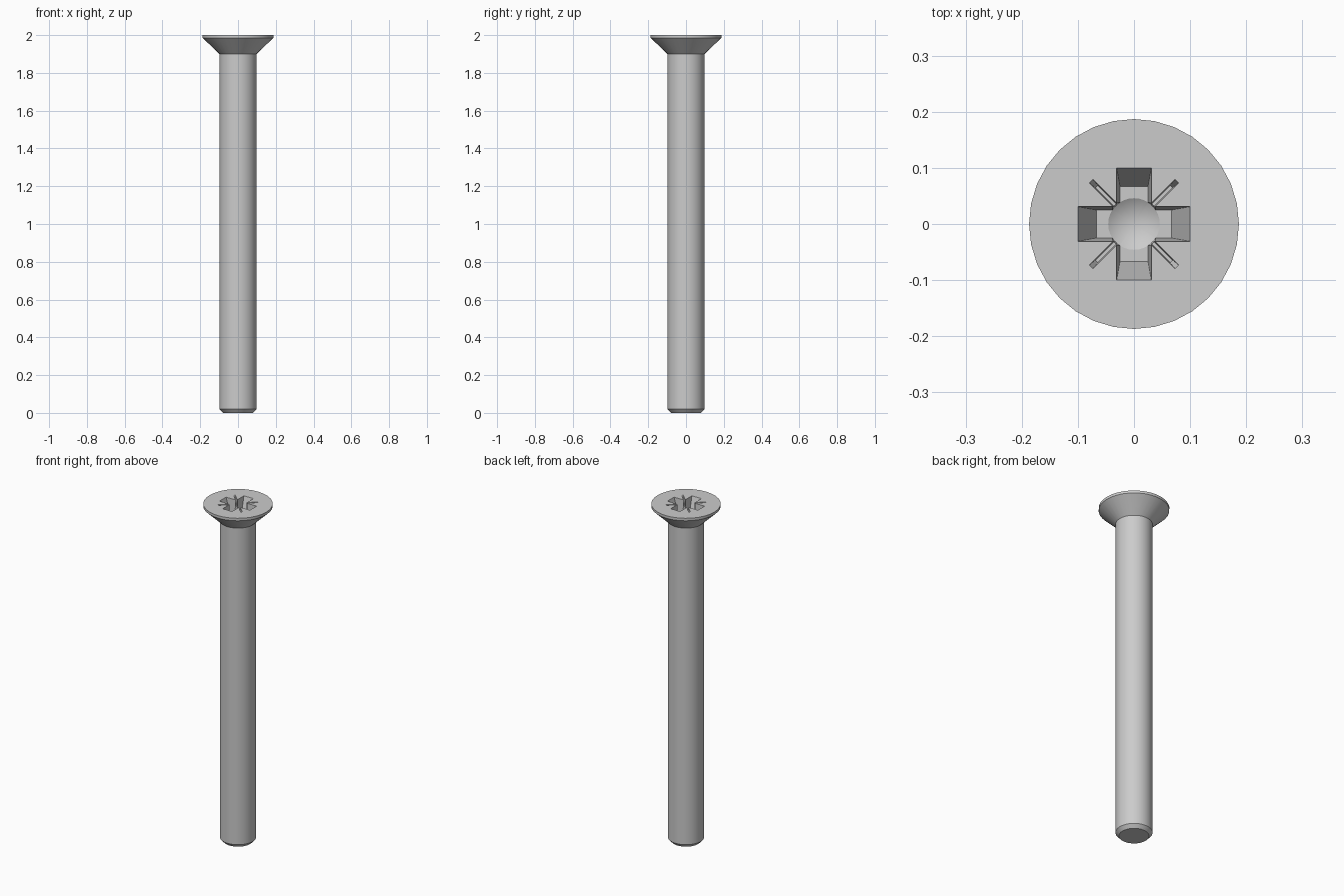
import bpy, bmesh, math
from mathutils import Matrix

if "Cube" in bpy.data.objects:
    bpy.data.objects.remove(bpy.data.objects["Cube"])

SEG = 32


def make_object(name, bm):
    bmesh.ops.recalc_face_normals(bm, faces=bm.faces)
    mesh = bpy.data.meshes.new(name)
    bm.to_mesh(mesh)
    bm.free()
    ob = bpy.data.objects.new(name, mesh)
    bpy.context.collection.objects.link(ob)
    return ob


def lathe(name, profile):
    """Solid of revolution; profile points are (radius, z), radius 0 is a pole."""
    bm = bmesh.new()
    rings = []
    for r, z in profile:
        n = SEG if r > 0 else 1
        rings.append([bm.verts.new((r * math.cos(2 * math.pi * i / SEG),
                                    r * math.sin(2 * math.pi * i / SEG), z)) for i in range(n)])
    for a, b in zip(rings, rings[1:]):
        for i in range(SEG):
            j = (i + 1) % SEG
            quad = [a[i % len(a)], a[j % len(a)], b[j % len(b)], b[i % len(b)]]
            bm.faces.new(list(dict.fromkeys(quad)))
    for ring in (rings[0], rings[-1]):
        if len(ring) > 1:
            bm.faces.new(ring)
    return make_object(name, bm)


def tapered_bar(name, top, bottom, depth, angle):
    """Cutter bar through the centre; top/bottom are (half length, half width)."""
    over = 0.02
    bm = bmesh.new()
    bmesh.ops.create_cube(bm, size=2)
    for v in bm.verts:
        t = -over / depth if v.co.z > 0 else 1
        v.co.x *= top[0] + (bottom[0] - top[0]) * t
        v.co.y *= top[1] + (bottom[1] - top[1]) * t
        v.co.z = 2 - depth * t
    bm.transform(Matrix.Rotation(math.radians(angle), 4, 'Z'))
    return make_object(name, bm)


# Shank with chamfered tip and countersunk head
screw = lathe("screw_body", [(0.08, 0), (0.098, 0.02), (0.098, 1.9),
                             (0.187, 1.985), (0.187, 2.0)])

# Cross drive recess, central cone and thin diagonal grooves
cutters = [tapered_bar("cross_cutter", (0.1, 0.031), (0.067, 0.025), 0.1, a) for a in (0, 90)]
cutters.append(lathe("centre_cutter", [(0, 1.87), (0.046, 1.9), (0.049, 2.02)]))
cutters += [tapered_bar("groove_cutter", (0.108, 0.0045), (0.094, 0.003), 0.04, a) for a in (45, 135)]

for c in cutters:
    c.hide_render = True
    mod = screw.modifiers.new("recess", 'BOOLEAN')
    mod.operation = 'DIFFERENCE'
    mod.solver = 'EXACT'
    mod.object = c

# Bake the cuts and remove the cutters
bpy.context.view_layer.update()
dg = bpy.context.evaluated_depsgraph_get()
mesh = bpy.data.meshes.new_from_object(screw.evaluated_get(dg))
screw.modifiers.clear()
screw.data = mesh
for c in cutters:
    bpy.data.objects.remove(c)

# Smooth round walls, crisp rims
bpy.context.view_layer.objects.active = screw
screw.select_set(True)
bpy.ops.object.shade_smooth_by_angle(angle=math.radians(25))
